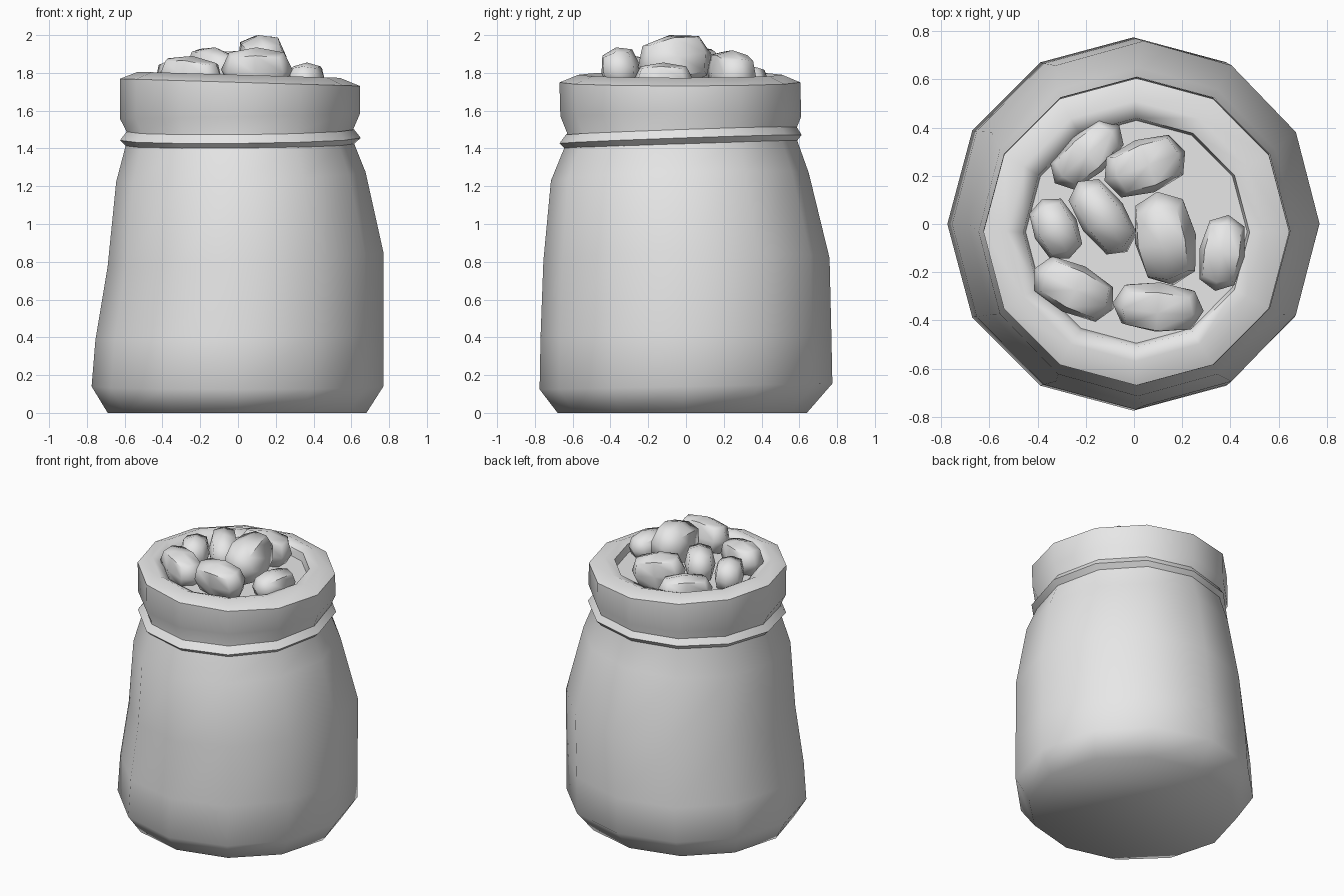
import bpy, bmesh, math
from mathutils import Matrix, Vector

cube = bpy.data.objects.get("Cube")
if cube:
    bpy.data.objects.remove(cube, do_unlink=True)

SIDES = 12
grey = bpy.data.materials.new("plain grey")
grey.use_nodes = True
grey.diffuse_color = (0.8, 0.8, 0.8, 1)
grey.node_tree.nodes["Principled BSDF"].inputs["Base Color"].default_value = (0.8, 0.8, 0.8, 1)


def finish(bm, name, angle):
    bmesh.ops.recalc_face_normals(bm, faces=bm.faces)
    mesh = bpy.data.meshes.new(name)
    bm.to_mesh(mesh)
    bm.free()
    mesh.materials.append(grey)
    ob = bpy.data.objects.new(name, mesh)
    bpy.context.collection.objects.link(ob)
    bpy.ops.object.select_all(action='DESELECT')
    ob.select_set(True)
    bpy.context.view_layer.objects.active = ob
    bpy.ops.object.shade_smooth_by_angle(angle=math.radians(angle))
    return ob


def add_ring(bm, left, right, front, back, z, tilt_x=0, tilt_y=0):
    """Uneven, slightly tilted ring given by its four extents."""
    verts = []
    for i in range(SIDES):
        a = math.tau * i / SIDES
        x = (left + right) / 2 + (right - left) / 2 * math.cos(a)
        y = (front + back) / 2 + (back - front) / 2 * math.sin(a)
        verts.append(bm.verts.new((x, y, z + tilt_x * x + tilt_y * y)))
    return verts


def loft(name, rings, angle, cap_start=False, cap_end=False, closed=False):
    bm = bmesh.new()
    loops = [add_ring(bm, *r) for r in rings]
    pairs = list(zip(loops, loops[1:]))
    if closed:
        pairs.append((loops[-1], loops[0]))
    for a, b in pairs:
        for i in range(SIDES):
            j = (i + 1) % SIDES
            bm.faces.new((a[i], a[j], b[j], b[i]))
    if cap_start:
        bm.faces.new(loops[0][::-1])
    if cap_end:
        bm.faces.new(loops[-1])
    return finish(bm, name, angle)


# Sack: slumped body, folded collar, rolled rim and the level of the filling
loft("sack", [
    (-.69, .68, -.68, .64, 0),
    (-.775, .77, -.775, .775, .14, 0, .02),
    (-.755, .77, -.77, .77, .4, .02),
    (-.69, .77, -.755, .76, .81, .05, .01),
    (-.645, .675, -.715, .65, 1.25, .04, .03),
    (-.595, .615, -.645, .59, 1.42, .01, .03),
    (-.59, .61, -.63, .585, 1.495, .01, .02),
    (-.625, .645, -.665, .61, 1.57, .02),
    (-.625, .645, -.67, .605, 1.75, -.03),
    (-.53, .54, -.57, .51, 1.79, -.03),
    (-.46, .48, -.51, .44, 1.765),
    (-.45, .47, -.495, .43, 1.71),
], 60, cap_start=True, cap_end=True)

# Tie cord around the neck
loft("tie_band", [
    (-.585, .605, -.63, .58, 1.41, .01, .035),
    (-.625, .65, -.67, .612, 1.45, .01, .035),
    (-.59, .615, -.635, .585, 1.495, .01, .035),
    (-.55, .57, -.59, .55, 1.45, .01, .035),
], 40, closed=True)


def bean(name, x, y, top, length, width, height, turn, pitch=0, roll=0):
    """Rounded low-poly nugget whose highest point sits at the given height."""
    bm = bmesh.new()
    bmesh.ops.create_cube(bm, size=2)
    bmesh.ops.subdivide_edges(bm, edges=bm.edges, cuts=1, use_grid_fill=True)
    shrink = {1: 1.0, 2: .77, 3: .66}
    for v in bm.verts:
        v.co *= shrink[sum(abs(c) > .5 for c in v.co)]
    rot = (Matrix.Rotation(math.radians(turn), 4, 'Z')
           @ Matrix.Rotation(math.radians(pitch), 4, 'Y')
           @ Matrix.Rotation(math.radians(roll), 4, 'X'))
    bm.transform(rot @ Matrix.Diagonal((length / 2, width / 2, height / 2, 1)))
    lift = top - max(v.co.z for v in bm.verts)
    bm.transform(Matrix.Translation(Vector((x, y, lift))))
    return finish(bm, name, 60)


# Contents heaped in the mouth of the sack
beans = [
    (-.195, .29, 1.85, .36, .19, .20, 42),
    (.045, .24, 1.92, .36, .23, .24, 20, 8),
    (-.325, -.02, 1.88, .27, .19, .22, -65),
    (-.13, .03, 1.935, .36, .20, .24, -55, 8),
    (.13, -.06, 2.0, .40, .26, .28, -80, 10, 10),
    (.365, -.12, 1.855, .32, .19, .18, 80),
    (-.25, -.27, 1.89, .37, .21, .22, -27, 5),
    (.10, -.345, 1.935, .38, .21, .24, -5, 0, 12),
]
for n, spec in enumerate(beans, 1):
    bean(f"bean_{n}", *spec)
